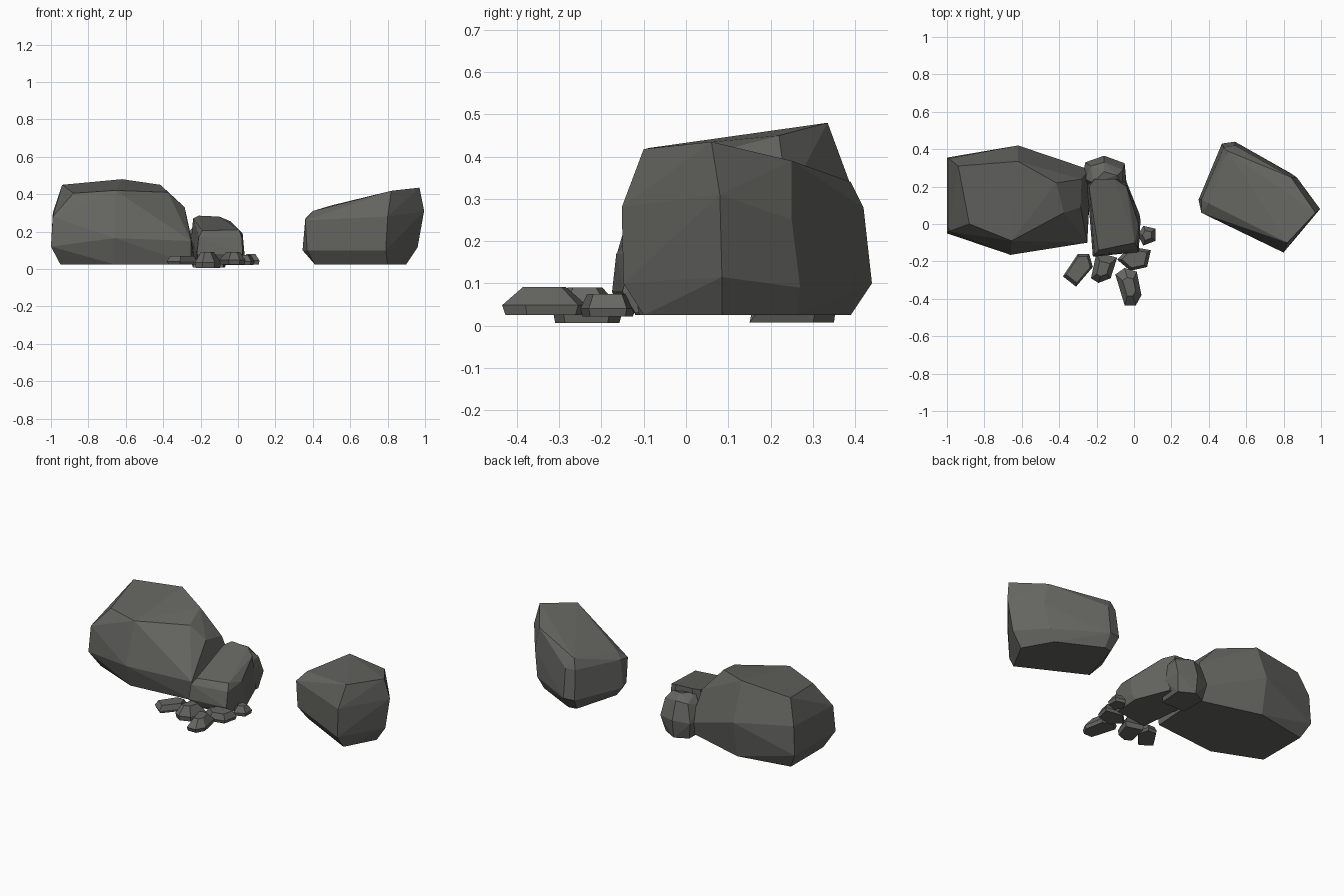
import bpy, bmesh, math


def hull(name, points):
    """Faceted stone: convex hull of corner points, near-flat facets merged."""
    bm = bmesh.new()
    for p in points:
        bm.verts.new(p)
    res = bmesh.ops.convex_hull(bm, input=bm.verts[:])
    junk = {g for g in res["geom_interior"] + res["geom_unused"]
            if isinstance(g, bmesh.types.BMVert)}
    bmesh.ops.delete(bm, geom=list(junk), context='VERTS')
    bmesh.ops.dissolve_limit(bm, angle_limit=math.radians(5),
                             verts=bm.verts[:], edges=bm.edges[:])
    bmesh.ops.recalc_face_normals(bm, faces=bm.faces[:])
    me = bpy.data.meshes.new(name)
    bm.to_mesh(me)
    bm.free()
    ob = bpy.data.objects.new(name, me)
    bpy.context.collection.objects.link(ob)
    mat = bpy.data.materials.get("stone") or bpy.data.materials.new("stone")
    mat.diffuse_color = (0.13, 0.13, 0.12, 1)
    me.materials.append(mat)


def pebble(name, outline, z0, z1, top=0.5):
    """Small stone: outline tapering to a smaller crown."""
    n = len(outline)
    cx = sum(p[0] for p in outline) / n
    cy = sum(p[1] for p in outline) / n
    rings = [(0.92, z0), (1.0, z0 + 0.35 * (z1 - z0)), (top, z1)]
    hull(name, [(cx + (x - cx) * s, cy + (y - cy) * s, z)
                for s, z in rings for x, y in outline])


# Large boulder on the left: base, waist, shoulder, sloping top
hull("large_boulder", [
    (-.95, .00, .025), (-.66, -.12, .025), (-.25, -.08, .025),
    (-.23, .27, .025), (-.62, .38, .025), (-.95, .32, .025),
    (-1, -.05, .12), (-.66, -.165, .165), (-.25, -.10, .15),
    (-.235, .29, .10), (-.62, .42, .25), (-1, .355, .12),
    (-.99, -.04, .28), (-.99, .35, .30), (-.285, .09, .33), (-.28, .24, .30),
    (-.94, .31, .45), (-.62, .335, .48), (-.415, .22, .45),
    (-.375, .06, .41), (-.655, -.09, .42), (-.88, .0, .405)])

# Medium boulder on the right
hull("medium_boulder", [
    (.41, .10, .025), (.80, -.10, .025), (.90, .085, .025),
    (.80, .26, .025), (.54, .39, .025), (.49, .38, .025),
    (.345, .13, .10), (.79, -.148, .10), (.96, .085, .115),
    (.84, .27, .09), (.54, .44, .10), (.47, .43, .10), (.37, .06, .10),
    (.36, .06, .26), (.36, .13, .27), (.80, -.152, .28), (.995, .08, .31),
    (.87, .25, .25), (.54, .42, .28), (.48, .41, .28),
    (.40, .11, .31), (.50, .39, .34), (.84, .25, .39),
    (.97, .06, .435), (.82, -.10, .418)])

# Leaning slab between them
hull("leaning_slab", [
    (-.20, -.15, .03), (.02, -.12, .03), (.03, .05, .03), (-.05, .25, .03),
    (-.24, .24, .03),
    (-.22, -.175, .08), (.025, -.15, .08), (.035, .02, .08),
    (-.21, -.165, .17), (.02, -.13, .17), (.025, .0, .19), (-.25, .20, .16),
    (-.19, -.14, .205), (.005, -.10, .21),
    (-.24, .20, .27), (-.21, .24, .285), (-.10, .24, .28), (-.04, .20, .255)])

# Small block behind the slab
hull("rear_block", [
    (-.24, .15, .007), (-.08, .15, .007), (-.07, .30, .007),
    (-.16, .35, .007), (-.24, .31, .007),
    (-.28, .24, .10), (-.26, .33, .11), (-.16, .365, .12), (-.05, .325, .11),
    (-.04, .22, .10),
    (-.26, .24, .20), (-.23, .31, .22), (-.16, .33, .23), (-.06, .29, .21),
    (-.06, .20, .21), (-.22, .22, .255), (-.16, .28, .26), (-.09, .26, .25)])

# Loose pebbles in front
pebbles = [
    ([(-.38, -.28), (-.31, -.335), (-.22, -.23), (-.24, -.16), (-.30, -.16)],
     .025, .07, .8),
    ([(-.23, -.29), (-.20, -.15), (-.09, -.18), (-.125, -.29), (-.19, -.315)],
     .006, .09, .5),
    ([(-.09, -.19), (-.02, -.12), (.09, -.14), (.07, -.23), (-.02, -.25)],
     .022, .075, .75),
    ([(-.10, -.27), (-.05, -.235), (.015, -.255), (.04, -.38), (.01, -.435),
      (-.05, -.435)], .025, .092, .5),
    ([(.02, -.06), (.05, -.01), (.115, -.025), (.115, -.09), (.05, -.115)],
     .025, .08, .5)]
for i, args in enumerate(pebbles, 1):
    pebble(f"pebble_{i}", *args)
